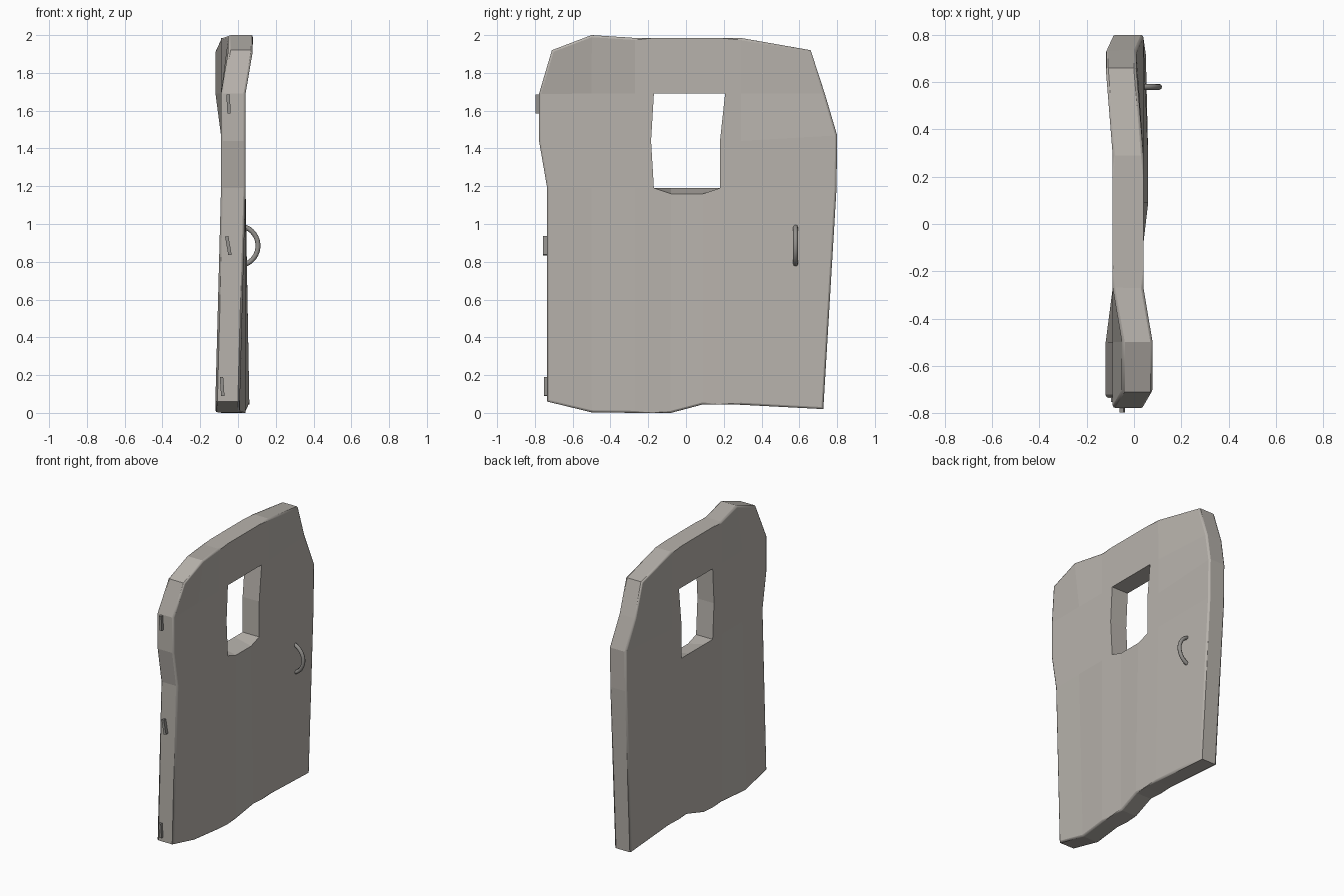
import bpy, bmesh, math

if "Cube" in bpy.data.objects:
    bpy.data.objects.remove(bpy.data.objects["Cube"])

BACK, THICK = -0.09, 0.13


def material(name, color):
    m = bpy.data.materials.new(name)
    m.diffuse_color = (*color, 1)
    m.use_nodes = True
    m.node_tree.nodes["Principled BSDF"].inputs["Base Color"].default_value = m.diffuse_color
    return m


wood = material("weathered_wood", (0.478, 0.45, 0.415))
metal = material("dark_metal", (0.29, 0.28, 0.265))

# Panel grid: columns run along y, rows run up z
cols = [-0.735, -0.50, -0.27, -0.17, -0.08, 0.09, 0.18, 0.29, 0.795]
bottom = [0.06, 0.003, 0.0, 0.0, 0.0, 0.045, 0.045, 0.043, 0.02]
top = [1.92, 2.0, 1.985, 1.985, 1.985, 1.985, 1.985, 1.985, 1.92]
mids = [1.19, 1.44, 1.69]
left = [-0.735, -0.735, -0.778, -0.778, -0.71]
right = [0.727, 0.797, 0.80, 0.735, 0.66]
# Warp of the boards along x: (row, column) -> offset
warp = {(4, 0): 0.04, (4, 1): 0.04, (4, 8): -0.03, (3, 8): -0.03,
        (0, 0): -0.03, (0, 1): -0.03, (0, 5): 0.02, (0, 6): 0.02,
        (0, 7): 0.02, (0, 8): 0.01}
# Irregular window corners: (row, column) -> y
window_y = {(2, 3): -0.185, (3, 6): 0.207}

bm = bmesh.new()
grid = []
for side in (0, 1):
    layer = []
    for r in range(5):
        row = []
        for c in range(9):
            y = left[r] if c == 0 else right[r] if c == 8 else cols[c]
            y = window_y.get((r, c), y)
            z = ([bottom[c]] + mids + [top[c]])[r]
            if (r, c) == (2, 8):
                z = 1.47                      # bulge on the latch side
            if side and r == 1 and c in (4, 5):
                z = 1.16                      # worn front sill
            row.append(bm.verts.new((BACK + side * THICK + warp.get((r, c), 0), y, z)))
        layer.append(row)
    grid.append(layer)


def solid(r, c):
    return 0 <= r < 4 and 0 <= c < 8 and not (r in (1, 2) and 3 <= c <= 5)


# Faces of both sides, plus walls wherever a solid cell meets an opening
back, front = grid
rim = []
for r in range(4):
    for c in range(8):
        if not solid(r, c):
            continue
        corners = [(r, c), (r, c + 1), (r + 1, c + 1), (r + 1, c)]
        bm.faces.new([front[i][j] for i, j in corners])
        bm.faces.new([back[i][j] for i, j in reversed(corners)])
        for k, (dr, dc) in enumerate([(-1, 0), (0, 1), (1, 0), (0, -1)]):
            if solid(r + dr, c + dc):
                continue
            (i, j), (m, n) = corners[k], corners[(k + 1) % 4]
            bm.faces.new([front[m][n], front[i][j], back[i][j], back[m][n]])
            if not (0 <= r + dr < 4 and 0 <= c + dc < 8):
                rim += [(front[i][j], front[m][n]), (back[i][j], back[m][n])]

# Softened outer rim
edges = [bm.edges.get(pair) for pair in rim]
res = bmesh.ops.bevel(bm, geom=edges, offset=0.011, segments=2,
                      profile=0.5, affect='EDGES')
for f in res['faces']:
    f.smooth = True
bmesh.ops.recalc_face_normals(bm, faces=bm.faces)
mesh = bpy.data.meshes.new("door_panel")
bm.to_mesh(mesh)
bm.free()
mesh.materials.append(wood)
bpy.context.collection.objects.link(bpy.data.objects.new("door_panel", mesh))

# Curved pull handle
curve = bpy.data.curves.new("handle", 'CURVE')
curve.dimensions = '3D'
curve.bevel_depth = 0.013
curve.bevel_resolution = 2
curve.use_fill_caps = True
curve.materials.append(metal)
spline = curve.splines.new('POLY')
N = 16
spline.points.add(N - 1)
for i, p in enumerate(spline.points):
    a = math.radians(-75 + 150 * i / (N - 1))
    p.co = (0.106 * math.cos(a), 0.58, 0.885 + 0.106 * math.sin(a), 1)
bpy.context.collection.objects.link(bpy.data.objects.new("handle", curve))

# Small hinge plates on the -y edge
for n, (x, y, z, tilt) in enumerate([(-0.05, -0.78, 1.635, 3),
                                     (-0.051, -0.74, 0.885, 10),
                                     (-0.084, -0.735, 0.14, 4)]):
    bpy.ops.mesh.primitive_cube_add(size=1, location=(x, y, z))
    hinge = bpy.context.object
    hinge.name = f"hinge_{n + 1}"
    hinge.scale = (0.018, 0.036, 0.10)
    hinge.rotation_euler.y = -math.radians(tilt)
    hinge.data.materials.append(metal)
